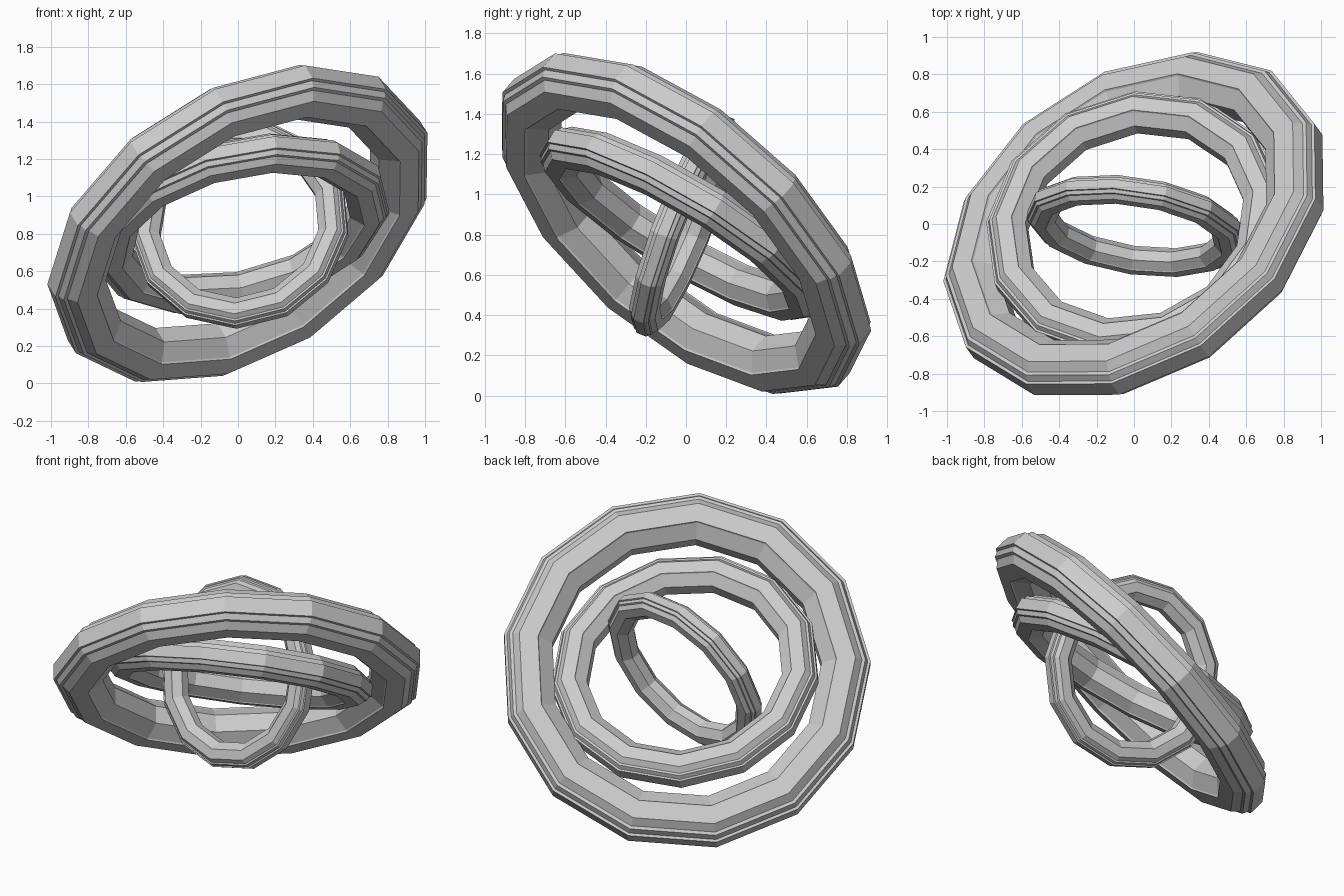
import bpy, bmesh, math
from mathutils import Vector

cube = bpy.data.objects.get("Cube")
if cube:
    bpy.data.objects.remove(cube)

metal = bpy.data.materials.new("grey metal")
metal.use_nodes = True
grey = (0.6, 0.6, 0.6, 1)
metal.diffuse_color = grey
metal.node_tree.nodes["Principled BSDF"].inputs["Base Color"].default_value = grey

SIDES = 13
CENTRE = Vector((0.01, -0.01, 0.852))

# Half of the stepped, roughly octagonal cross-section: (radius, offset along the axis)
half = [(1.117, 0.05), (1.10, 0.052), (1.085, 0.088), (1.065, 0.09), (1.025, 0.133),
        (0.91, 0.135), (0.905, 0.125), (0.82, 0.055)]
profile = half + [(r, -w) for r, w in reversed(half)]


def ring(name, size, normal, corner):
    """Revolve the profile about normal, with one corner pointing at corner."""
    n = Vector(normal).normalized()
    u = Vector(corner)
    u = (u - n * u.dot(n)).normalized()
    v = n.cross(u)
    bm = bmesh.new()
    loops = []
    for i in range(SIDES):
        a = math.tau * i / SIDES
        out = u * math.cos(a) + v * math.sin(a)
        loops.append([bm.verts.new((out * r + n * w) * size) for r, w in profile])
    count = len(profile)
    for i in range(SIDES):
        p, q = loops[i], loops[(i + 1) % SIDES]
        for j in range(count):
            k = (j + 1) % count
            bm.faces.new((p[j], p[k], q[k], q[j]))
    bmesh.ops.recalc_face_normals(bm, faces=bm.faces)
    mesh = bpy.data.meshes.new(name)
    bm.to_mesh(mesh)
    bm.free()
    mesh.materials.append(metal)
    obj = bpy.data.objects.new(name, mesh)
    obj.location = CENTRE
    bpy.context.collection.objects.link(obj)


# Three nested rings
ring("outer_ring", 1.0, (-0.43, 0.59, 0.68), (0.32, -0.6, 0.855))
ring("middle_ring", 0.73, (-0.2, 0.5, 0.84), (0.17, -0.6, 0.47))
ring("inner_ring", 0.528, (0.14, 0.92, -0.36), (-0.02, -0.2, -0.55))
